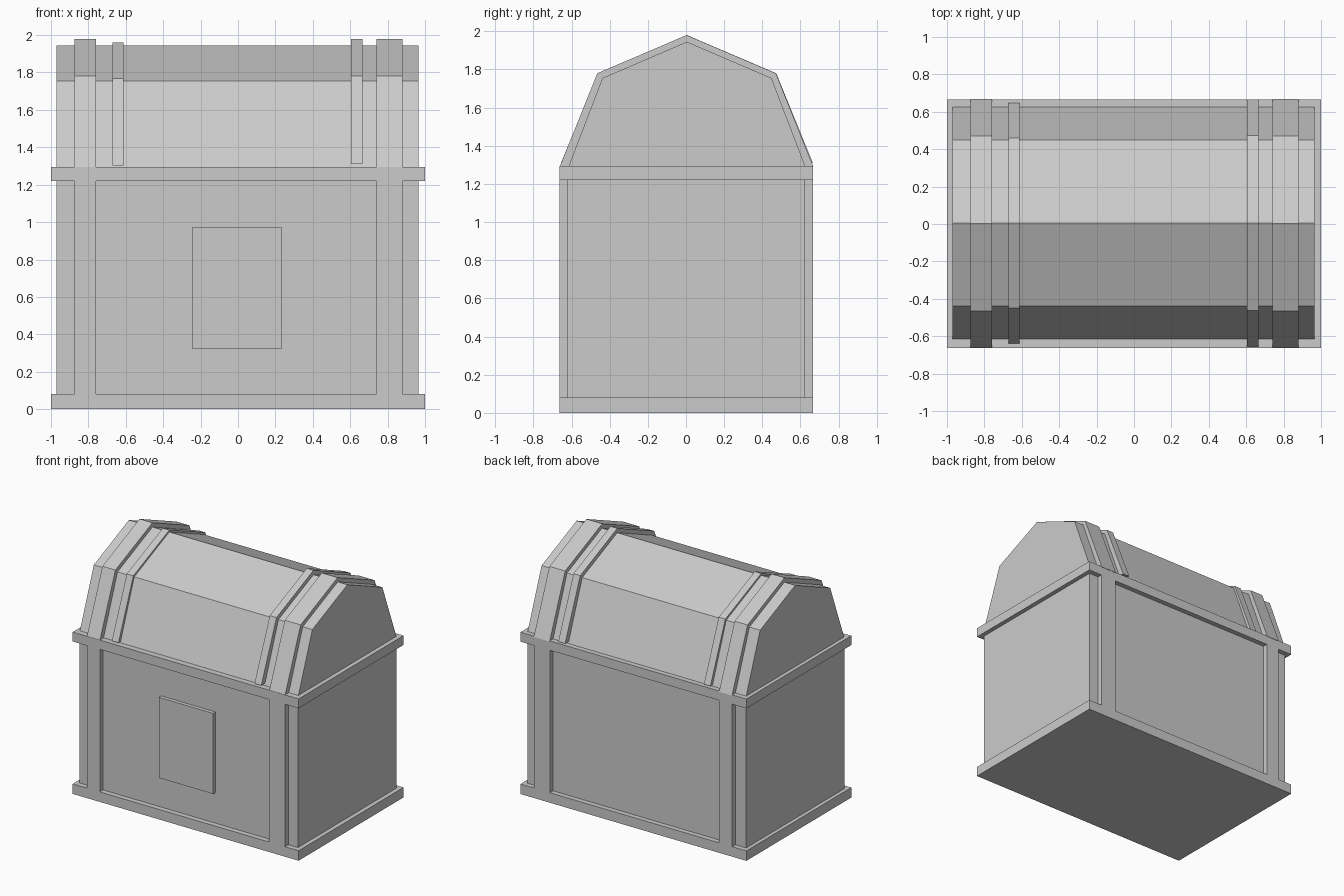
import bpy
import bmesh

cube = bpy.data.objects.get("Cube")
if cube:
    bpy.data.objects.remove(cube, do_unlink=True)

grey = bpy.data.materials.new("plain_grey")
grey.use_nodes = True
colour = (0.6, 0.6, 0.6, 1)
grey.diffuse_color = colour
grey.node_tree.nodes["Principled BSDF"].inputs["Base Color"].default_value = colour


def extrude_profile(name, points, x0, x1):
    """Extrude a (y, z) outline along x."""
    bm = bmesh.new()
    face = bm.faces.new([bm.verts.new((x0, y, z)) for y, z in points])
    moved = bmesh.ops.extrude_face_region(bm, geom=[face])["geom"]
    bmesh.ops.translate(bm, vec=(x1 - x0, 0, 0),
                        verts=[v for v in moved if isinstance(v, bmesh.types.BMVert)])
    bmesh.ops.recalc_face_normals(bm, faces=bm.faces)
    mesh = bpy.data.meshes.new(name)
    bm.to_mesh(mesh)
    bm.free()
    mesh.materials.append(grey)
    obj = bpy.data.objects.new(name, mesh)
    bpy.context.collection.objects.link(obj)
    return obj


def box(name, x0, x1, y0, y1, z0, z1):
    return extrude_profile(name, [(y0, z0), (y1, z0), (y1, z1), (y0, z1)], x0, x1)


def gambrel(name, x0, x1, base, eave, knee, knee_z, ridge_z, mid=0.005):
    """Five-sided lid outline, with eave as the lower edge height."""
    half = [(base, eave), (knee, knee_z)]
    points = [(mid - y, z) for y, z in half] + [(mid, ridge_z)]
    points += [(mid + y, z) for y, z in reversed(half)]
    return extrude_profile(name, points, x0, x1)


# Chest body with rims at the bottom and top
box("body", -0.97, 0.965, -0.62, 0.625, 0.01, 1.26)
box("bottom_rim", -1, 1, -0.662, 0.665, 0, 0.08)
box("top_rim", -1, 1, -0.662, 0.665, 1.22, 1.295)
box("front_plate", -0.245, 0.235, -0.65, -0.61, 0.325, 0.97)

# Faceted lid
gambrel("lid", -0.97, 0.965, 0.625, 1.28, 0.443, 1.755, 1.945)

# Wide bands over the lid, continuing as uprights on the front and back
for side, x0, x1 in (("right", -0.875, -0.76), ("left", 0.74, 0.88)):
    gambrel(side + "_lid_band", x0, x1, 0.665, 1.29, 0.468, 1.78, 1.98, 0.003)
    box(side + "_front_upright", x0, x1, -0.662, -0.61, 0.04, 1.26)
    box(side + "_back_upright", x0, x1, 0.61, 0.665, 0.04, 1.26)

# Narrow straps beside the bands
gambrel("right_lid_strap", -0.67, -0.612, 0.643, 1.303, 0.455, 1.768, 1.96)
gambrel("left_lid_strap", 0.605, 0.665, 0.66, 1.31, 0.468, 1.78, 1.98)
